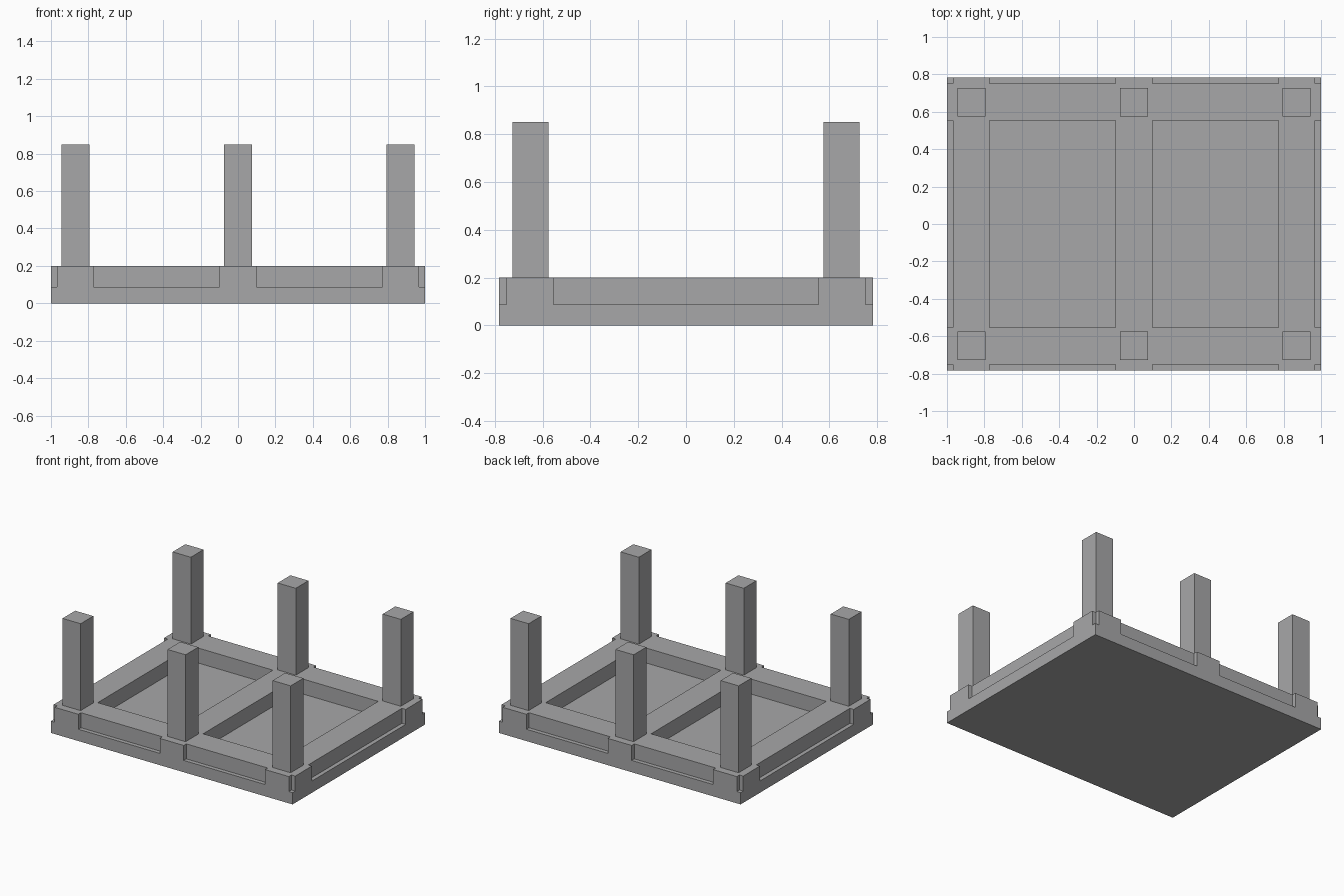
import bpy, bmesh
from mathutils import Matrix, Vector

if "Cube" in bpy.data.objects:
    bpy.data.objects.remove(bpy.data.objects["Cube"])

HX, HY = 1.0, 0.783          # half size of the base
TOP, FLOOR = 0.2, 0.088      # base top and recess floor
LIP = 0.031                  # depth of the outer recesses
X0, X1, Y1 = 0.099, 0.773, 0.554   # recess extents

grey = bpy.data.materials.new("grey")
grey.diffuse_color = (0.39, 0.39, 0.395, 1)
grey.use_nodes = True
grey.node_tree.nodes["Principled BSDF"].inputs["Base Color"].default_value = grey.diffuse_color


def boxes(name, bounds):
    """One object holding a box per (min corner, max corner) pair."""
    bm = bmesh.new()
    for lo, hi in bounds:
        lo, hi = Vector(lo), Vector(hi)
        bmesh.ops.create_cube(bm, size=1, matrix=Matrix.Translation((lo + hi) / 2)
                              @ Matrix.Diagonal((*(hi - lo), 1)))
    me = bpy.data.meshes.new(name)
    bm.to_mesh(me)
    bm.free()
    me.materials.append(grey)
    ob = bpy.data.objects.new(name, me)
    bpy.context.collection.objects.link(ob)
    return ob


# Base block
base = boxes("base", [((-HX, -HY, 0), (HX, HY, TOP))])

# Cutters: two pockets, recesses along the sides, corner notches
cuts = []
E, UP = 0.1, TOP + 0.1


def cut(xa, xb, ya, yb):
    cuts.append(((min(xa, xb), min(ya, yb), FLOOR), (max(xa, xb), max(ya, yb), UP)))


for sx in (-1, 1):
    cut(sx * X0, sx * X1, -Y1, Y1)
    cut(sx * (HX - LIP), sx * (HX + E), -Y1, Y1)
    for sy in (-1, 1):
        cut(sx * X0, sx * X1, sy * (HY - LIP), sy * (HY + E))
        cut(sx * (HX - LIP), sx * (HX + E), sy * (HY - LIP), sy * (HY + E))

cutter = boxes("recess_cutter", cuts)
cutter.hide_render = True
mod = base.modifiers.new("recesses", 'BOOLEAN')
mod.operation = 'DIFFERENCE'
mod.solver = 'EXACT'
mod.object = cutter
bpy.context.view_layer.objects.active = base
bpy.ops.object.modifier_apply(modifier=mod.name)
bpy.data.objects.remove(cutter)

# Six square posts
R = 0.075
for side, y in (("front", -0.651), ("back", 0.651)):
    for place, x in (("left", -0.869), ("middle", 0), ("right", 0.869)):
        boxes(f"{side}_{place}_post", [((x - R, y - R, TOP), (x + R, y + R, 0.85))])
